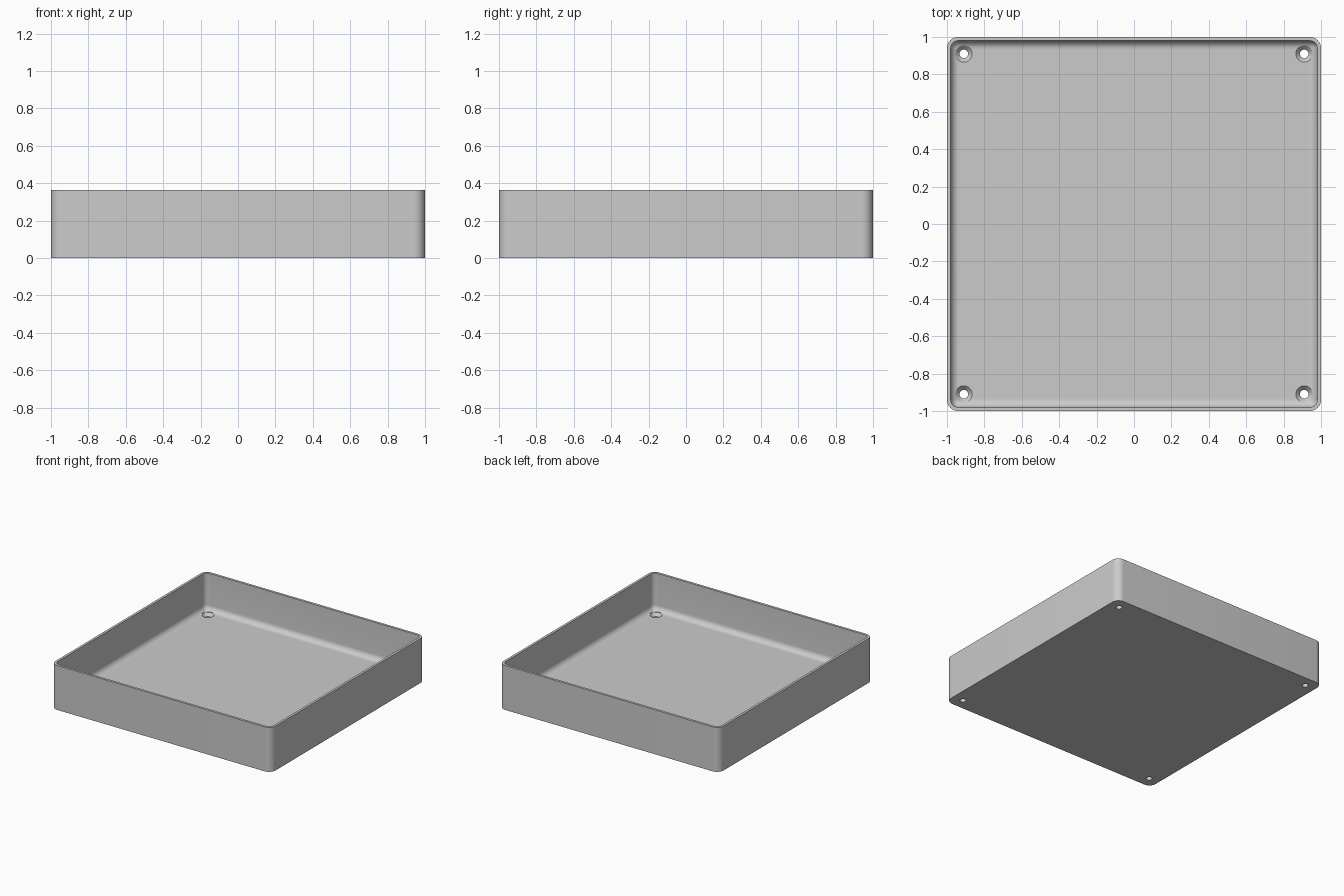
import bpy, bmesh, math

cube = bpy.data.objects.get("Cube")
if cube:
    bpy.data.objects.remove(cube, do_unlink=True)

HEIGHT, FLOOR, WALL = 0.365, 0.06, 0.02
CORNER, FILLET, HOLE = 0.06, 0.045, 0.91

grey = bpy.data.materials.new("light grey")
grey.use_nodes = True
colour = (0.6, 0.6, 0.6, 1)
grey.diffuse_color = colour
grey.node_tree.nodes["Principled BSDF"].inputs["Base Color"].default_value = colour


def make_object(name, bm):
    bmesh.ops.recalc_face_normals(bm, faces=bm.faces)
    mesh = bpy.data.meshes.new(name)
    bm.to_mesh(mesh)
    bm.free()
    mesh.materials.append(grey)
    obj = bpy.data.objects.new(name, mesh)
    bpy.context.collection.objects.link(obj)
    return obj


def skin(bm, rings):
    """Join rings of points into a closed solid with flat end caps."""
    loops = [[bm.verts.new(p) for p in ring] for ring in rings]
    for a, b in zip(loops, loops[1:]):
        n = len(a)
        for i in range(n):
            j = (i + 1) % n
            bm.faces.new((a[i], a[j], b[j], b[i]))
    bm.faces.new(loops[0][::-1])
    bm.faces.new(loops[-1])


def rounded_square(inset, z, steps=10):
    r = max(CORNER - inset, 0.012)
    c = 1 - inset - r
    ring = []
    for k in range(4):
        mid = math.pi / 4 + k * math.pi / 2
        cx = math.copysign(c, math.cos(mid))
        cy = math.copysign(c, math.sin(mid))
        for s in range(steps + 1):
            t = (k + s / steps) * math.pi / 2
            ring.append((cx + r * math.cos(t), cy + r * math.sin(t), z))
    return ring


def circle(x, y, r, z, sides=32):
    angles = [2 * math.pi * i / sides for i in range(sides)]
    return [(x + r * math.cos(t), y + r * math.sin(t), z) for t in angles]


# Tray: outer wall, rim, inner wall, curved fillet down to the floor
profile = [(0, 0), (0, HEIGHT), (WALL, HEIGHT)]
for i in range(9):
    t = i / 8 * math.pi / 2
    profile.append((WALL + FILLET * (1 - math.cos(t)),
                    FLOOR + FILLET * (1 - math.sin(t))))
bm = bmesh.new()
skin(bm, [rounded_square(inset, z) for inset, z in profile])
tray = make_object("tray", bm)

# Countersunk screw holes in the four corners
bm = bmesh.new()
for x in (-HOLE, HOLE):
    for y in (-HOLE, HOLE):
        steps = [(0.023, -0.05), (0.023, FLOOR - 0.024),
                 (0.045, FLOOR), (0.045, FLOOR + 0.06)]
        skin(bm, [circle(x, y, r, z) for r, z in steps])
cutter = make_object("screw_hole_cutter", bm)

cut = tray.modifiers.new("screw holes", 'BOOLEAN')
cut.operation = 'DIFFERENCE'
cut.solver = 'EXACT'
cut.object = cutter
bpy.ops.object.select_all(action='DESELECT')
tray.select_set(True)
bpy.context.view_layer.objects.active = tray
bpy.ops.object.modifier_apply(modifier=cut.name)
bpy.data.objects.remove(cutter, do_unlink=True)

bpy.ops.object.shade_smooth_by_angle(angle=math.radians(30))
